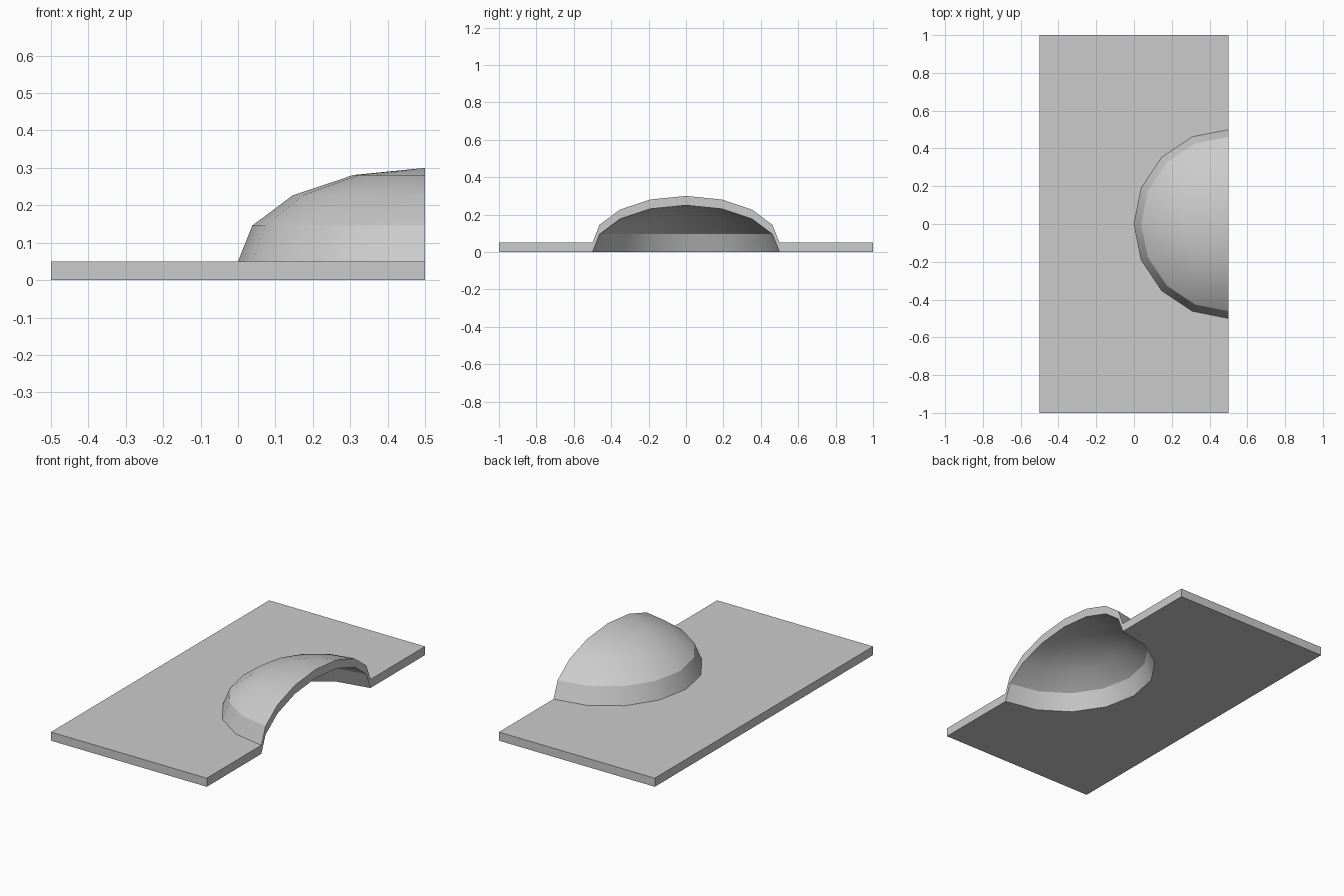
import bpy, bmesh
from math import sin, cos, pi, radians

if "Cube" in bpy.data.objects:
    bpy.data.objects.remove(bpy.data.objects["Cube"])

R, H, T = 0.5, 0.25, 0.05      # dome radius, dome rise, sheet thickness

bm = bmesh.new()

# Half dome: quarter-ellipse profile spun through half a turn at the right edge
profile = [bm.verts.new((0.5, R * cos(a), T + H * sin(a)))
           for a in (i * pi / 8 for i in range(5))]
arc = [bm.edges.new(pair) for pair in zip(profile, profile[1:])]
bmesh.ops.spin(bm, geom=profile + arc, cent=(0.5, 0, 0), axis=(0, 0, 1),
               angle=pi, steps=8, use_duplicate=False)
bmesh.ops.remove_doubles(bm, verts=bm.verts[:], dist=1e-4)

# Flat sheet around the dome rim
rim = sorted((v for v in bm.verts if abs(v.co.z - T) < 1e-4), key=lambda v: v.co.y)
corners = [bm.verts.new((x, y, T))
           for x, y in ((0.5, 1), (-0.5, 1), (-0.5, -1), (0.5, -1))]
bm.faces.new(rim + corners)
bmesh.ops.recalc_face_normals(bm, faces=bm.faces[:])

# Give the whole sheet thickness straight down, leaving the dome hollow below
ext = bmesh.ops.extrude_face_region(bm, geom=bm.faces[:], use_keep_orig=True)
low = [g for g in ext["geom"] if isinstance(g, bmesh.types.BMVert)]
bmesh.ops.translate(bm, verts=low, vec=(0, 0, -T))
bmesh.ops.recalc_face_normals(bm, faces=bm.faces[:])

mesh = bpy.data.meshes.new("domed_plate")
bm.to_mesh(mesh)
bm.free()
plate = bpy.data.objects.new("domed_plate", mesh)
bpy.context.collection.objects.link(plate)

# Smooth dome, crisp rim and edges
bpy.context.view_layer.objects.active = plate
plate.select_set(True)
bpy.ops.object.shade_smooth_by_angle(angle=radians(30))
